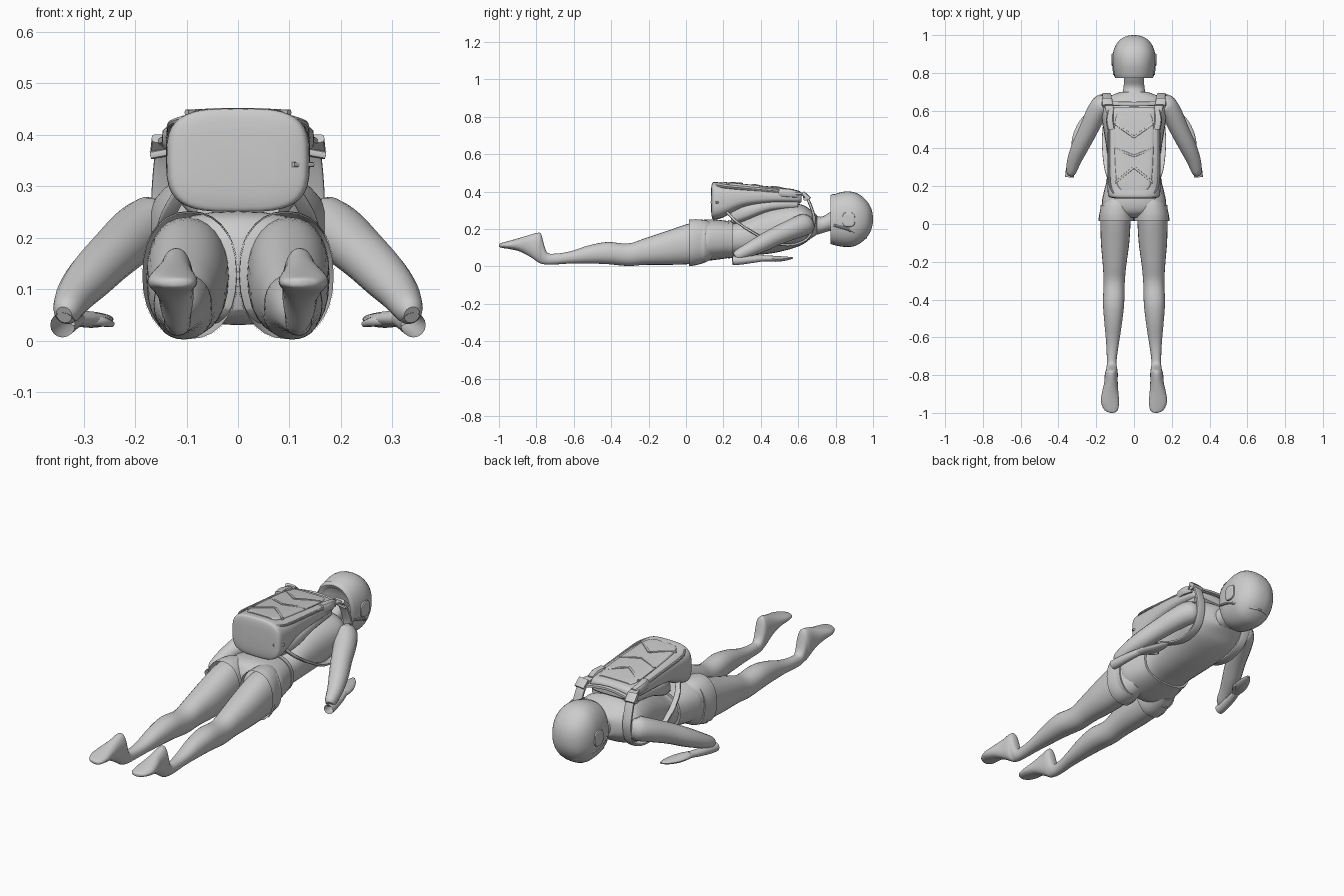
import bpy, math
from mathutils import Vector


def spline(rows, steps):
    # Catmull-Rom interpolation of every column
    out = []
    for i in range(len(rows) - 1):
        a, b, c, d = (rows[max(0, min(len(rows) - 1, i + k))] for k in (-1, 0, 1, 2))
        for s in range(steps):
            t = s / steps
            out.append([0.5 * (2 * q + (r - p) * t + (2 * p - 5 * q + 4 * r - u) * t * t
                        + (3 * q - p - 3 * r + u) * t ** 3) for p, q, r, u in zip(a, b, c, d)])
    return out + [list(rows[-1])]


def build(name, rings, mirror, caps, angle=40):
    n = len(rings[0])
    verts = [v for r in rings for v in r]
    faces = [(i * n + j, i * n + (j + 1) % n, (i + 1) * n + (j + 1) % n, (i + 1) * n + j)
             for i in range(len(rings) - 1) for j in range(n)]
    if caps[0]:
        faces.append(tuple(range(n - 1, -1, -1)))
    if caps[1]:
        faces.append(tuple(range(len(verts) - n, len(verts))))
    me = bpy.data.meshes.new(name)
    me.from_pydata(verts, [], faces)
    ob = bpy.data.objects.new(name, me)
    bpy.context.collection.objects.link(ob)
    bpy.ops.object.select_all(action='DESELECT')
    ob.select_set(True)
    bpy.context.view_layer.objects.active = ob
    bpy.ops.object.mode_set(mode='EDIT')
    bpy.ops.mesh.select_all(action='SELECT')
    bpy.ops.mesh.normals_make_consistent(inside=False)
    bpy.ops.object.mode_set(mode='OBJECT')
    bpy.ops.object.shade_smooth_by_angle(angle=math.radians(angle))
    if mirror:
        ob.modifiers.new("mirror", 'MIRROR').use_mirror_merge = False
    return ob


def oval(j, n, p):
    a = 2 * math.pi * j / n
    c, s = math.cos(a), math.sin(a)
    return (math.copysign(abs(c) ** (2 / p), c), math.copysign(abs(s) ** (2 / p), s))


def slices(name, rows, n=28, p=2.2, steps=4, mirror=False, caps=(1, 1)):
    # rows: x, y, z low, z high, half width; every ring stands upright facing y
    rings = []
    for x, y, lo, hi, w in spline(rows, steps):
        rings.append([(x + w * u, y, (lo + hi) / 2 + (hi - lo) / 2 * v)
                      for u, v in (oval(j, n, p) for j in range(n))])
    return build(name, rings, mirror, caps)


def sweep(name, rows, n=16, p=2, steps=4, mirror=False, caps=(1, 1)):
    # rows: x, y, z, half width, half thickness; rings follow the path
    pts = spline(rows, steps)
    rings = []
    for i, (x, y, z, w, h) in enumerate(pts):
        t = (Vector(pts[min(i + 1, len(pts) - 1)][:3]) - Vector(pts[max(i - 1, 0)][:3])).normalized()
        ref = Vector((0, 1, 0)) if abs(t.x) > 0.85 else Vector((1, 0, 0))
        side = (ref - t * ref.dot(t)).normalized()
        up = side.cross(t)
        rings.append([Vector((x, y, z)) + side * (w * u) + up * (h * v)
                      for u, v in (oval(j, n, p) for j in range(n))])
    return build(name, rings, mirror, caps)


# Body
slices("torso", [(0, .10, .03, .24, .13), (0, .2, .045, .235, .14), (0, .27, .055, .235, .13),
                 (0, .36, .06, .28, .14), (0, .46, .07, .32, .155), (0, .55, .09, .335, .17),
                 (0, .62, .115, .33, .172), (0, .67, .15, .30, .14), (0, .70, .17, .275, .07)], p=2.4)
slices("neck", [(0, .66, .16, .29, .07), (0, .72, .175, .265, .056),
                (0, .77, .19, .29, .054), (0, .84, .2, .33, .06)])
slices("leg", [(.098, .10, .02, .24, .08), (.098, .02, .012, .23, .08), (.1, -.1, .008, .19, .075),
               (.103, -.22, .008, .15, .062), (.105, -.31, .002, .122, .056),
               (.108, -.42, .012, .13, .056), (.11, -.52, .015, .112, .047),
               (.113, -.62, .015, .08, .035), (.117, -.70, .01, .068, .027),
               (.118, -.745, .01, .078, .026), (.118, -.772, .014, .165, .03),
               (.12, -.79, .022, .18, .034), (.122, -.84, .055, .167, .036),
               (.126, -.89, .08, .152, .043), (.127, -.94, .092, .138, .048),
               (.122, -.98, .098, .127, .038), (.118, -.995, .102, .122, .022),
               (.117, -1.0, .107, .117, .006)], mirror=True)
sweep("upper_arm", [(.14, .645, .235, .03, .04), (.165, .635, .225, .055, .058),
                    (.20, .585, .205, .055, .056), (.245, .49, .165, .05, .05),
                    (.285, .41, .125, .046, .046), (.315, .34, .09, .038, .038),
                    (.332, .28, .06, .028, .03), (.338, .262, .05, .016, .018)], mirror=True)
sweep("forearm", [(.341, .248, .03, .024, .024), (.337, .29, .032, .023, .023),
                  (.325, .36, .038, .021, .019), (.31, .42, .044, .017, .016)],
      mirror=True, caps=(0, 1))
sweep("hand", [(.318, .39, .043, .014, .014), (.30, .44, .042, .03, .016), (.28, .49, .04, .034, .015),
               (.265, .54, .042, .024, .01), (.257, .57, .045, .008, .004)], mirror=True)
sweep("thumb", [(.30, .43, .04, .01, .01), (.265, .45, .037, .011, .01), (.245, .48, .032, .006, .006)],
      n=10, mirror=True)

# Shorts
slices("shorts_hips", [(0, .035, .06, .2, .05), (0, .06, .04, .235, .12), (0, .10, .03, .25, .168),
                       (0, .16, .035, .25, .162), (0, .245, .047, .24, .14)], p=2.5)
slices("shorts_leg", [(.094, .015, .003, .248, .092), (.094, .05, .006, .252, .09),
                      (.09, .10, .02, .248, .082), (.08, .14, .04, .235, .07)],
       mirror=True, caps=(0, 1))
slices("shorts_hem", [(.094, .015, .001, .25, .094), (.094, .035, .001, .252, .094)],
       steps=1, mirror=True, caps=(0, 0))
slices("waistband", [(0, .225, .042, .247, .148), (0, .25, .045, .243, .142)], steps=1, p=2.5)

# Helmet with visor edge, rim and ear pads
slices("helmet", [(0, .79, .15, .35, .07), (0, .775, .125, .375, .097), (0, .80, .112, .388, .106),
                  (0, .85, .104, .40, .112), (0, .90, .108, .396, .112), (0, .94, .13, .375, .10),
                  (0, .97, .16, .345, .08), (0, .988, .19, .315, .055), (0, .997, .22, .285, .03),
                  (0, 1.0, .245, .26, .006)], n=36, p=2.3, steps=3)
sweep("visor_edge", [(0, .962, .155, .007, .007), (.05, .945, .155, .007, .007), (.088, .91, .175, .007, .007),
                     (.108, .86, .20, .007, .007), (.103, .79, .22, .007, .007)], n=8, mirror=True, steps=5)
slices("helmet_rim", [(0, .772, .12, .38, .10), (0, .79, .114, .388, .107)],
       n=36, p=2.3, steps=1, caps=(0, 0))
sweep("ear_pad", [(.10, .87, .25, .035, .04), (.117, .87, .25, .033, .038), (.12, .87, .25, .022, .026)],
      n=20, p=3, steps=2, mirror=True)


# Backpack
def top(y):
    return .452 - .1 * (y - .14)


slices("backpack", [(0, .134, .30, .41, .075), (0, .138, .265, .44, .115), (0, .15, .25, top(.15), .136),
                    (0, .20, .262, top(.2), .14), (0, .30, .31, top(.3), .14),
                    (0, .42, .33, top(.42), .14), (0, .53, .335, top(.53), .137),
                    (0, .60, .335, top(.6), .125), (0, .618, .345, .39, .11)], n=40, p=3.4)
slices("back_panel", [(0, .18, .42, top(.18) + .004, .07), (0, .24, .41, top(.24) + .006, .095),
                      (0, .5, .39, top(.5) + .006, .105), (0, .58, .38, top(.58) + .004, .09)], p=5)
for k, (y0, y1) in enumerate([(.53, .46), (.40, .36), (.22, .30)]):
    sweep("chevron_strap_%d" % k, [(.10, y0, top(y0) - .001, .006, .006),
                                   (.05, (y0 + y1) / 2, top((y0 + y1) / 2) + .005, .006, .005),
                                   (0, y1, top(y1) + .006, .006, .005)], n=8, p=4, mirror=True)
sweep("side_piping", [(.105, .16, top(.16) - .018, .006, .006), (.13, .22, top(.22) - .022, .006, .006),
                      (.132, .4, top(.4) - .02, .006, .006), (.13, .53, top(.53) - .018, .006, .006),
                      (.11, .6, top(.6) - .015, .006, .006)], n=8, mirror=True)
sweep("side_pocket", [(.12, .50, .395, .02, .022), (.128, .55, .392, .02, .022),
                      (.122, .60, .385, .016, .018)], n=12, p=4, mirror=True)
sweep("pocket_tab", [(.105, .136, .342, .008, .005), (.143, .17, .342, .008, .005)], n=8, p=4, steps=1)

# Harness
sweep("shoulder_strap", [(.125, .59, .39, .022, .008), (.135, .635, .38, .023, .008),
                         (.142, .668, .32, .024, .008), (.145, .685, .24, .024, .008),
                         (.14, .65, .15, .022, .007), (.142, .56, .115, .02, .007),
                         (.153, .46, .13, .016, .007), (.152, .36, .18, .014, .007),
                         (.137, .27, .24, .014, .007), (.11, .22, .29, .013, .007)],
      n=16, p=4, steps=5, mirror=True)
sweep("strap_bar", [(-.17, .64, .36, .012, .008), (0, .635, .385, .012, .008), (.17, .64, .36, .012, .008)],
      n=10, p=3)
sweep("strap_buckle", [(.14, .625, .392, .028, .011), (.143, .66, .36, .028, .011)],
      n=12, p=5, steps=1, mirror=True)
slices("spine_pad", [(0, .24, .22, .30, .08), (0, .32, .24, .34, .115), (0, .45, .29, .36, .125),
                     (0, .60, .30, .37, .115)], p=3)
